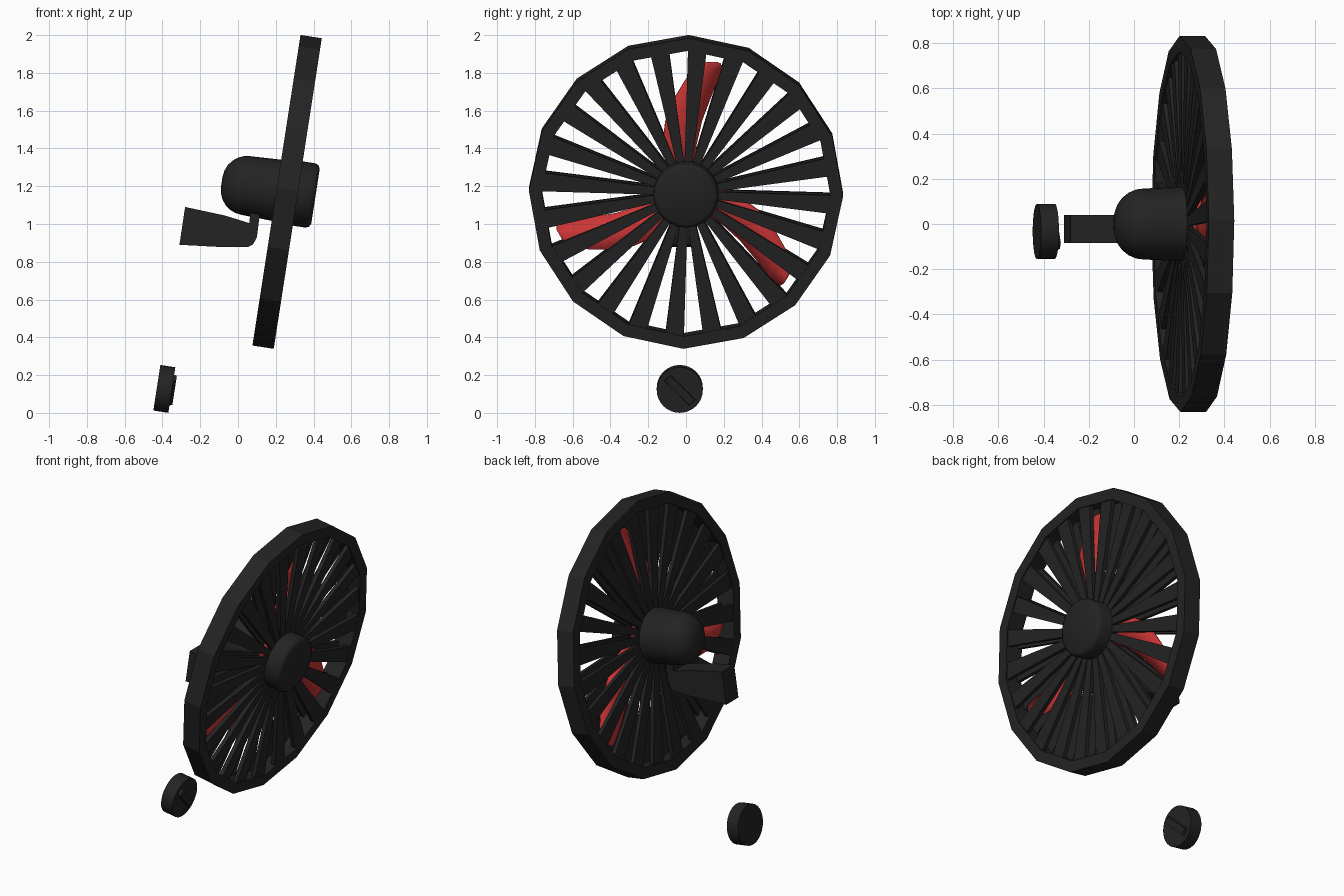
import bpy, bmesh, math
from mathutils import Matrix, Vector

if "Cube" in bpy.data.objects:
    bpy.data.objects.remove(bpy.data.objects["Cube"])

TILT = Matrix.Rotation(math.radians(8.8), 4, 'Y')
FAN = Matrix.Translation((0.26, 0, 1.17)) @ TILT       # local x = fan axis
KNOB = Matrix.Translation((-0.39, -0.033, 0.127)) @ TILT


def material(name, rgb):
    m = bpy.data.materials.new(name)
    m.diffuse_color = (*rgb, 1)
    m.use_nodes = True
    m.node_tree.nodes["Principled BSDF"].inputs["Base Color"].default_value = m.diffuse_color
    return m


BLACK = material("black_plastic", (0.017, 0.017, 0.017))
RED = material("red_blade", (0.60, 0.036, 0.036))


def finish(name, bm, mat, matrix=Matrix(), smooth=None):
    bmesh.ops.recalc_face_normals(bm, faces=bm.faces)
    me = bpy.data.meshes.new(name)
    bm.to_mesh(me)
    bm.free()
    me.materials.append(mat)
    ob = bpy.data.objects.new(name, me)
    ob.matrix_world = matrix
    bpy.context.collection.objects.link(ob)
    if smooth:
        bpy.ops.object.select_all(action='DESELECT')
        ob.select_set(True)
        bpy.context.view_layer.objects.active = ob
        bpy.ops.object.shade_smooth_by_angle(angle=math.radians(smooth))
    return ob


def lathe(bm, profile, sides, start=0.0, closed=False):
    """Spin (x, radius) points around the x axis."""
    rings = []
    for i in range(sides):
        a = start + math.tau * i / sides
        rings.append([bm.verts.new((x, r * math.sin(a), r * math.cos(a))) for x, r in profile])
    n = len(profile)
    for i in range(sides):
        p, q = rings[i], rings[(i + 1) % sides]
        for j in range(n if closed else n - 1):
            k = (j + 1) % n
            bm.faces.new((p[j], p[k], q[k], q[j]))
    if not closed:
        bm.faces.new([r[0] for r in rings])
        bm.faces.new([r[-1] for r in rings])


def prism(bm, a, b):
    """Solid between two matching outlines."""
    va, vb = [bm.verts.new(p) for p in a], [bm.verts.new(p) for p in b]
    bm.faces.new(va)
    bm.faces.new(vb)
    for i in range(len(va)):
        j = (i + 1) % len(va)
        bm.faces.new((va[i], va[j], vb[j], vb[i]))


# Sixteen-sided outer ring
bm = bmesh.new()
lathe(bm, [(-0.057, 0.832), (0.057, 0.832), (0.057, 0.765), (-0.057, 0.765)],
      16, math.radians(1), closed=True)
finish("guard_ring", bm, BLACK, FAN)

# Front and rear grilles of wedge-shaped spokes
for name, x0, x1 in (("front_grille", 0.025, 0.05), ("rear_grille", -0.05, -0.025)):
    bm = bmesh.new()
    for i in range(24):
        rot = Matrix.Rotation(-math.radians(4.5 + 15 * i), 3, 'X')
        outline = [(-0.018, 0.12), (0.018, 0.12), (0.05, 0.78), (-0.05, 0.78)]
        prism(bm, [rot @ Vector((x0, y, z)) for y, z in outline],
              [rot @ Vector((x1, y, z)) for y, z in outline])
    finish(name, bm, BLACK, FAN)

# Front hub cap
bm = bmesh.new()
lathe(bm, [(0.02, 0.172), (0.125, 0.172), (0.142, 0.165), (0.152, 0.148)], 32)
finish("hub_cap", bm, BLACK, FAN, 40)

# Domed motor housing
bm = bmesh.new()
dome = [(-0.025, 0.165), (-0.22, 0.157)]
dome += [(-0.22 - 0.13 * math.sin(a), 0.025 + 0.132 * math.cos(a))
         for a in (math.radians(15 * k) for k in range(1, 7))]
lathe(bm, dome, 32)
finish("motor_housing", bm, BLACK, FAN, 40)

# Three swept blades: (radius, left edge, right edge)
ROWS = [(0.10, -0.09, 0.05), (0.25, -0.125, 0.055), (0.38, -0.11, 0.085), (0.50, -0.065, 0.13),
        (0.60, -0.005, 0.17), (0.66, 0.045, 0.188), (0.685, 0.08, 0.185), (0.695, 0.11, 0.165)]
bm = bmesh.new()
for i in range(3):
    rot = Matrix.Rotation(-math.radians(120 * i), 3, 'X')
    grid = []
    for z, l, r in ROWS:
        mid = (l + r) / 2
        grid.append([bm.verts.new(rot @ Vector((-0.22 * (y - mid), y, z))) for y in (l, mid, r)])
    for p, q in zip(grid, grid[1:]):
        for j in range(2):
            bm.faces.new((p[j], p[j + 1], q[j + 1], q[j]))
blades = finish("blades", bm, RED, FAN, 40)
mod = blades.modifiers.new("thickness", 'SOLIDIFY')
mod.thickness = 0.008
mod.offset = 0

# Rotor hub joining the blades
bm = bmesh.new()
lathe(bm, [(-0.022, 0.15), (0.022, 0.15)], 32)
finish("rotor_hub", bm, RED, FAN, 40)

# Mounting arm under the motor
bm = bmesh.new()
side = [(-0.28, 1.09), (-0.31, 0.89), (-0.07, 0.877), (0.05, 0.877), (0.08, 0.892),
        (0.10, 0.93), (0.115, 1.05), (0.065, 1.06), (0.06, 1.005), (-0.07, 1.045)]
prism(bm, [(x, -0.083, z) for x, z in side], [(x, 0.04, z) for x, z in side])
finish("mount_arm", bm, BLACK)

# Control knob with diagonal grip
bm = bmesh.new()
lathe(bm, [(-0.04, 0.122), (0.04, 0.122)], 32)
finish("knob", bm, BLACK, KNOB, 40)
bm = bmesh.new()
rot = Matrix.Rotation(math.radians(45), 3, 'X')
grip = [(-0.025, -0.095), (0.025, -0.095), (0.025, 0.095), (-0.025, 0.095)]
prism(bm, [rot @ Vector((0.03, y, z)) for y, z in grip],
      [rot @ Vector((0.055, y * 0.8, z * 0.95)) for y, z in grip])
finish("knob_grip", bm, BLACK, KNOB)
